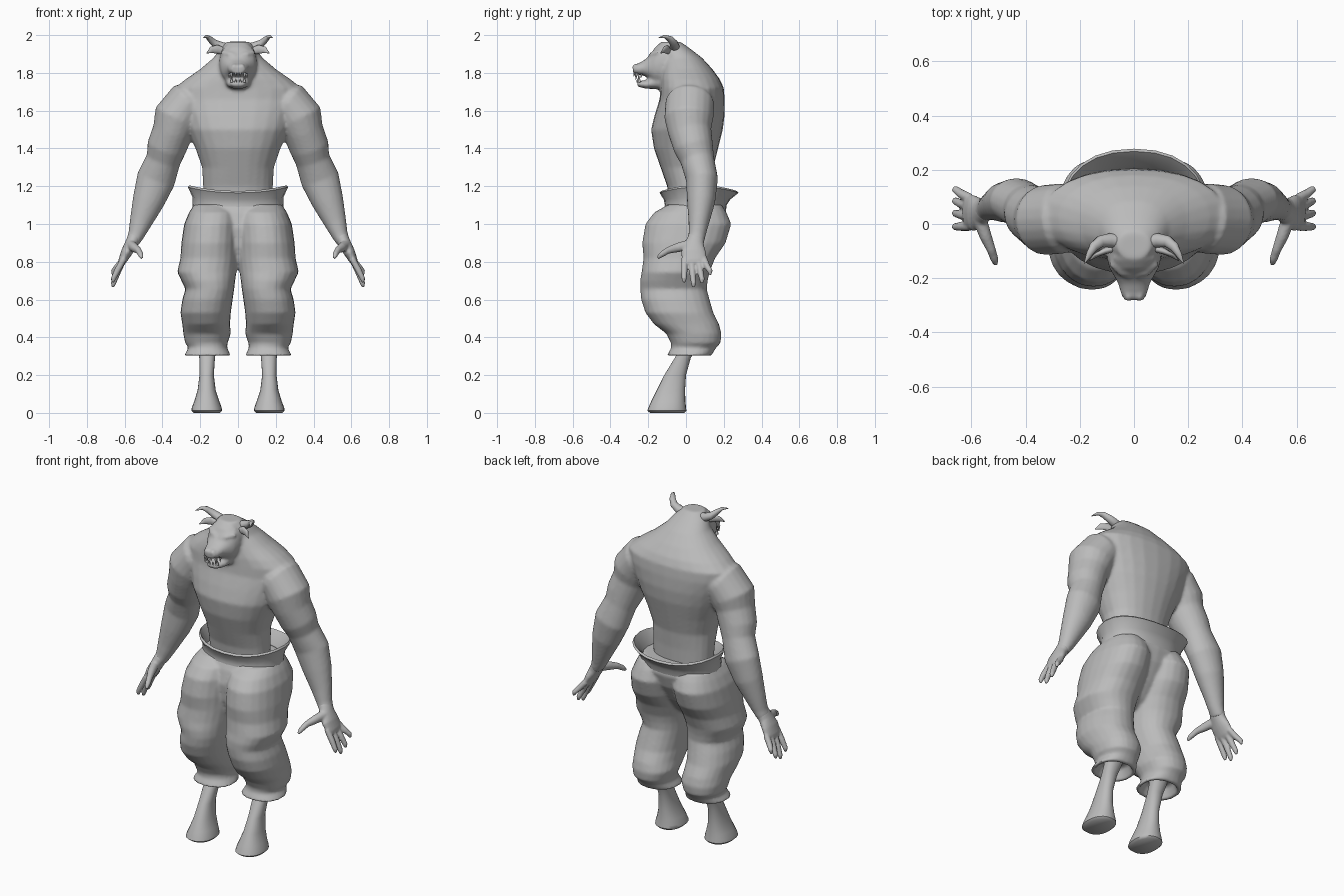
import bpy, bmesh, math
from mathutils import Vector

grey = bpy.data.materials.new("stone grey")
grey.diffuse_color = (0.5, 0.5, 0.5, 1)


def ring(c, u, v, n=24, p=1.0, wave=0.0):
    """Superelliptic ring around c spanned by u and v; wave lifts the u ends."""
    pts = []
    for i in range(n):
        t = 2 * math.pi * i / n
        a, b = math.cos(t), math.sin(t)
        a2 = math.copysign(abs(a) ** p, a)
        b2 = math.copysign(abs(b) ** p, b)
        pts.append(Vector(c) + Vector(u) * a2 + Vector(v) * b2 + Vector((0, 0, wave * a * a)))
    return pts


def flat(z, x0, x1, y0, y1, p=0.9, wave=0.0):
    """Horizontal ring given by its extents."""
    return ring(((x0 + x1) / 2, (y0 + y1) / 2, z), ((x1 - x0) / 2, 0, 0),
                (0, (y1 - y0) / 2, 0), p=p, wave=wave)


def upright(y, z0, z1, rx, p=0.9):
    """Ring facing the front, used for the head."""
    return ring((0, y, (z0 + z1) / 2), (rx, 0, 0), (0, 0, (z1 - z0) / 2), p=p)


def tube(path, n=20, side=(0, 1, 0)):
    """Rings along a path of (x, y, z, radius across, radius along side)."""
    out = []
    for i, q in enumerate(path):
        a, b = path[max(i - 1, 0)], path[min(i + 1, len(path) - 1)]
        d = (Vector(b[:3]) - Vector(a[:3])).normalized()
        u = d.cross(Vector(side)).normalized()
        v = u.cross(d).normalized()
        out.append(ring(q[:3], u * q[3], v * q[4], n))
    return out


def build(name, lofts, voxel=0.0, smooth=0, caps=True):
    """Make one object from lofts, each (rings, mirrored), optionally fused."""
    bm = bmesh.new()
    for rings, mirrored in lofts:
        for s in ((1, -1) if mirrored else (1,)):
            vs = [[bm.verts.new((s * p.x, p.y, p.z)) for p in r] for r in rings]
            for a, b in zip(vs, vs[1:]):
                for i in range(len(a)):
                    j = (i + 1) % len(a)
                    bm.faces.new((a[i], a[j], b[j], b[i]))
            if caps:
                bm.faces.new(vs[0])
                bm.faces.new(vs[-1])
    bmesh.ops.recalc_face_normals(bm, faces=bm.faces)
    me = bpy.data.meshes.new(name)
    bm.to_mesh(me)
    bm.free()
    me.materials.append(grey)
    ob = bpy.data.objects.new(name, me)
    bpy.context.collection.objects.link(ob)
    bpy.context.view_layer.objects.active = ob
    ob.select_set(True)
    bpy.ops.object.shade_smooth_by_angle(angle=math.radians(50))
    ob.select_set(False)
    if voxel:
        m = ob.modifiers.new("fuse", 'REMESH')
        m.mode, m.voxel_size, m.use_smooth_shade = 'VOXEL', voxel, True
        m = ob.modifiers.new("soften", 'SMOOTH')
        m.factor, m.iterations = 0.5, smooth
    return ob


# Torso with hunched back, as (z, half width, front y, back y)
torso = [flat(z, -w, w, f, b) for z, w, f, b in (
    (1.06, .18, -.08, .13), (1.2, .185, -.10, .135), (1.3, .19, -.135, .145),
    (1.4, .225, -.17, .17), (1.5, .27, -.185, .195), (1.58, .30, -.165, .205),
    (1.66, .33, -.14, .205), (1.72, .335, -.135, .2), (1.765, .28, -.135, .18),
    (1.82, .20, -.13, .14), (1.88, .13, -.12, .085), (1.93, .095, -.13, .02),
    (1.965, .06, -.13, -.03))]

# Arms from shoulder to wrist
arm = tube([(.18, .03, 1.66, .09, .11), (.27, .02, 1.635, .12, .13),
            (.325, .015, 1.56, .125, .13), (.345, .02, 1.49, .108, .115),
            (.378, .04, 1.405, .105, .105), (.395, .06, 1.34, .092, .09),
            (.435, .085, 1.235, .103, .085), (.475, .08, 1.12, .085, .075),
            (.515, .068, 1.01, .06, .055), (.54, .058, .94, .043, .045),
            (.56, .05, .90, .035, .045)])

# Head with muzzle and open jaw
head = [upright(*a) for a in (
    (.02, 1.75, 1.92, .08), (-.08, 1.74, 1.965, .10), (-.13, 1.735, 1.965, .10),
    (-.165, 1.74, 1.935, .09), (-.19, 1.765, 1.895, .075), (-.22, 1.785, 1.868, .058),
    (-.255, 1.79, 1.85, .05), (-.28, 1.797, 1.835, .036))]
jaw = [upright(*a) for a in (
    (-.12, 1.71, 1.80, .07), (-.17, 1.715, 1.785, .062), (-.21, 1.716, 1.76, .052),
    (-.25, 1.725, 1.758, .04), (-.26, 1.732, 1.752, .025))]
brow = tube([(.012, -.19, 1.887, .012, .012), (.045, -.18, 1.897, .016, .014),
             (.085, -.145, 1.91, .012, .012)], 12)
nostril = tube([(.02, -.262, 1.84, .014, .014), (.025, -.283, 1.825, .012, .012)], 12)
build("body", [(torso, 0), (arm, 1), (head, 0), (jaw, 0), (brow, 1), (nostril, 1)], .009, 6)

# Eyes, fangs, horns and ears
eye = tube([(.03, -.197, 1.868, .004, .004), (.05, -.184, 1.871, .009, .009),
            (.07, -.165, 1.876, .004, .004)], 10)
build("eyes", [(eye, 1)])
fangs = [(tube([(x, y, z0, r, r), (x, y - .004, z1, .001, .001)], 8), 1)
         for x, y, z0, z1, r in ((.036, -.262, 1.8, 1.762, .009), (.034, -.247, 1.75, 1.795, .009),
                                 (.012, -.272, 1.8, 1.782, .007), (.012, -.255, 1.75, 1.77, .007),
                                 (.047, -.235, 1.795, 1.772, .007))]
build("fangs", fangs)
horn = tube([(.05, -.065, 1.93, .026, .026), (.09, -.06, 1.94, .024, .026),
             (.125, -.065, 1.957, .02, .022), (.15, -.085, 1.98, .015, .018),
             (.165, -.112, 1.993, .009, .012), (.183, -.145, 1.986, .002, .002)], 12)
build("horns", [(horn, 1)])
ear = tube([(.075, -.09, 1.915, .018, .014), (.11, -.10, 1.925, .024, .012),
            (.14, -.115, 1.922, .018, .008), (.165, -.135, 1.905, .002, .002)], 12)
build("ears", [(ear, 1)])

# Hands with thumb and four spread fingers
hand = [(tube([(.545, .055, .935, .037, .042), (.565, .045, .895, .034, .05),
               (.59, .04, .85, .03, .066), (.612, .045, .805, .022, .066),
               (.622, .045, .785, .014, .055)]), 1),
        (tube([(.57, .02, .89, .026, .028), (.548, -.045, .875, .023, .025),
               (.527, -.095, .86, .017, .018), (.515, -.13, .838, .015, .015),
               (.51, -.15, .82, .008, .008)], 12, (0, 0, 1)), 1)]
for y0, y1, tip in ((-.008, -.01, .69), (.028, .04, .665), (.065, .085, .685), (.095, .128, .73)):
    ym, zm = (y0 + y1) / 2, (tip + .80) / 2
    hand.append((tube([(.605, y0, .815, .017, .018), (.638, ym, zm + .01, .017, .017),
                       (.66, y1, tip + .02, .014, .014), (.663, y1, tip, .007, .007)], 12), 1))
build("hands", hand, .006, 2)

# Baggy trousers: hips and two legs with folds
hips = [flat(z, -w, w, f, b) for z, w, f, b in (
    (1.12, .225, -.10, .2), (1.06, .25, -.13, .215), (.98, .26, -.15, .19),
    (.88, .22, -.14, .13), (.80, .12, -.11, .07), (.76, .05, -.08, .02))]
leg = [flat(*a) for a in (
    (1.10, .03, .235, -.10, .19), (1.06, .0, .26, -.17, .215), (1.0, -.005, .285, -.215, .24),
    (.9, -.003, .30, -.232, .21), (.82, .0, .305, -.225, .155), (.745, .008, .322, -.235, .125),
    (.70, .015, .30, -.243, .115), (.655, .02, .278, -.242, .11), (.60, .028, .295, -.238, .125),
    (.53, .038, .305, -.215, .145), (.47, .042, .295, -.17, .175), (.42, .038, .29, -.105, .188),
    (.37, .055, .28, -.08, .183), (.345, .058, .262, -.078, .16), (.305, .038, .285, -.1, .135),
    (.30, .055, .265, -.08, .115), (.36, .085, .235, -.05, .10))]
build("trousers", [(hips, 0), (leg, 1)], .009, 5)

# Flared, open waistband
band = [flat(z, -w, w, f, b, .9, wave) for z, w, f, b, wave in (
    (1.05, .24, -.125, .21, 0), (1.10, .242, -.112, .215, 0), (1.13, .24, -.118, .235, .01),
    (1.165, .265, -.14, .278, .03), (1.175, .258, -.13, .268, .03),
    (1.13, .225, -.105, .22, .01), (1.08, .21, -.10, .2, 0))]
build("waistband", [(band, 0)], caps=False)

# Shins widening into hooves
shin = [flat(*a) for a in (
    (.42, .10, .215, -.02, .09), (.34, .115, .21, -.035, .055), (.29, .122, .205, -.06, .025),
    (.2, .128, .204, -.115, .0), (.12, .118, .214, -.155, -.005), (.06, .098, .232, -.185, -.003),
    (.03, .087, .244, -.198, .0), (.012, .084, .247, -.205, .002), (0, .095, .235, -.19, -.01))]
build("hooved_legs", [(shin, 1)])
